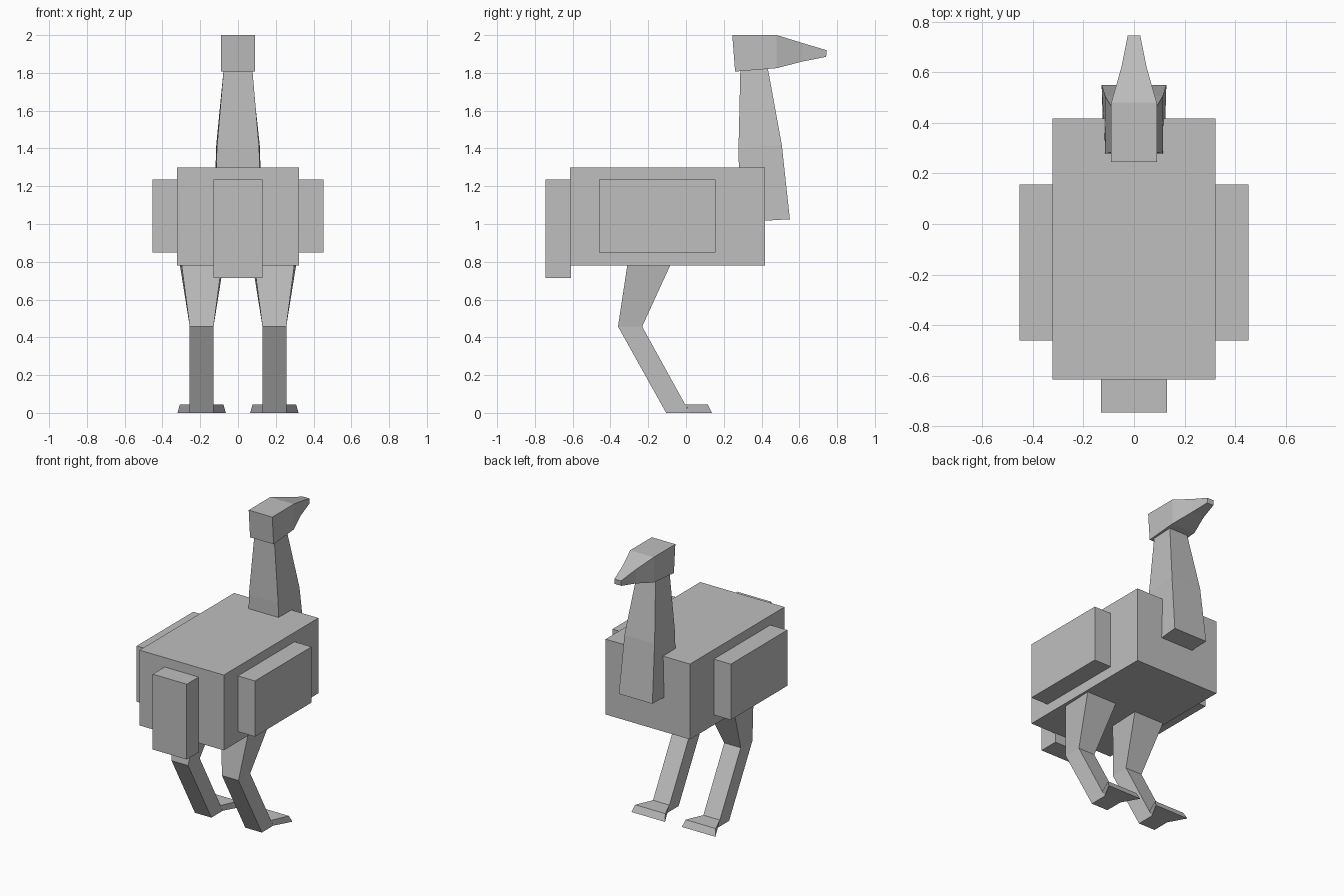
import bpy
import bmesh

cube = bpy.data.objects.get("Cube")
if cube:
    bpy.data.objects.remove(cube, do_unlink=True)

GREY = (0.52, 0.52, 0.52, 1.0)
grey = bpy.data.materials.new("plain_grey")
grey.use_nodes = True
grey.diffuse_color = GREY
grey.node_tree.nodes["Principled BSDF"].inputs["Base Color"].default_value = GREY


def loft(name, rings, cx=0.0):
    """Four-sided loft; each ring is two edges given as (half_width, y, z)."""
    mesh = bpy.data.meshes.new(name)
    bm = bmesh.new()
    loops = []
    for (wa, ya, za), (wb, yb, zb) in rings:
        corners = [(-wa, ya, za), (wa, ya, za), (wb, yb, zb), (-wb, yb, zb)]
        loops.append([bm.verts.new((cx + x, y, z)) for x, y, z in corners])
    for a, b in zip(loops, loops[1:]):
        for i in range(4):
            j = (i + 1) % 4
            bm.faces.new((a[i], a[j], b[j], b[i]))
    bm.faces.new(loops[0])
    bm.faces.new(loops[-1])
    bmesh.ops.recalc_face_normals(bm, faces=bm.faces)
    bm.to_mesh(mesh)
    bm.free()
    mesh.materials.append(grey)
    obj = bpy.data.objects.new(name, mesh)
    bpy.context.collection.objects.link(obj)
    return obj


def box(name, cx, half_width, y0, y1, z0, z1):
    w = half_width
    return loft(name, [((w, y0, z0), (w, y1, z0)), ((w, y0, z1), (w, y1, z1))], cx)


# Body and tail
box("body", 0, 0.322, -0.615, 0.417, 0.78, 1.3)
box("tail", 0, 0.13, -0.745, -0.61, 0.715, 1.235)

# Neck, leaning out of the end of the body
loft("neck", [
    ((0.12, 0.285, 1.01), (0.128, 0.55, 1.025)),
    ((0.112, 0.278, 1.4), (0.115, 0.507, 1.42)),
    ((0.075, 0.288, 1.83), (0.07, 0.432, 1.83)),
])

# Head tapering to a beak
loft("head", [
    ((0.09, 0.26, 1.807), (0.09, 0.245, 2.0)),
    ((0.09, 0.48, 1.825), (0.09, 0.48, 2.0)),
    ((0.05, 0.615, 1.86), (0.05, 0.62, 1.957)),
    ((0.025, 0.742, 1.885), (0.025, 0.745, 1.92)),
])

# Wings, legs and feet on both sides
for side, s in (("left", 1), ("right", -1)):
    box(side + "_wing", s * 0.38, 0.072, -0.46, 0.157, 0.85, 1.235)
    leg_x = s * 0.1925
    loft(side + "_leg", [
        ((0.108, -0.308, 0.8), (0.118, -0.075, 0.8)),
        ((0.063, -0.36, 0.457), (0.063, -0.232, 0.457)),
        ((0.063, -0.105, 0), (0.063, 0.02, 0)),
    ], leg_x)
    loft(side + "_foot", [
        ((0.063, 0.02, 0), (0.063, -0.004, 0.045)),
        ((0.128, 0.137, 0), (0.115, 0.115, 0.045)),
    ], leg_x)
